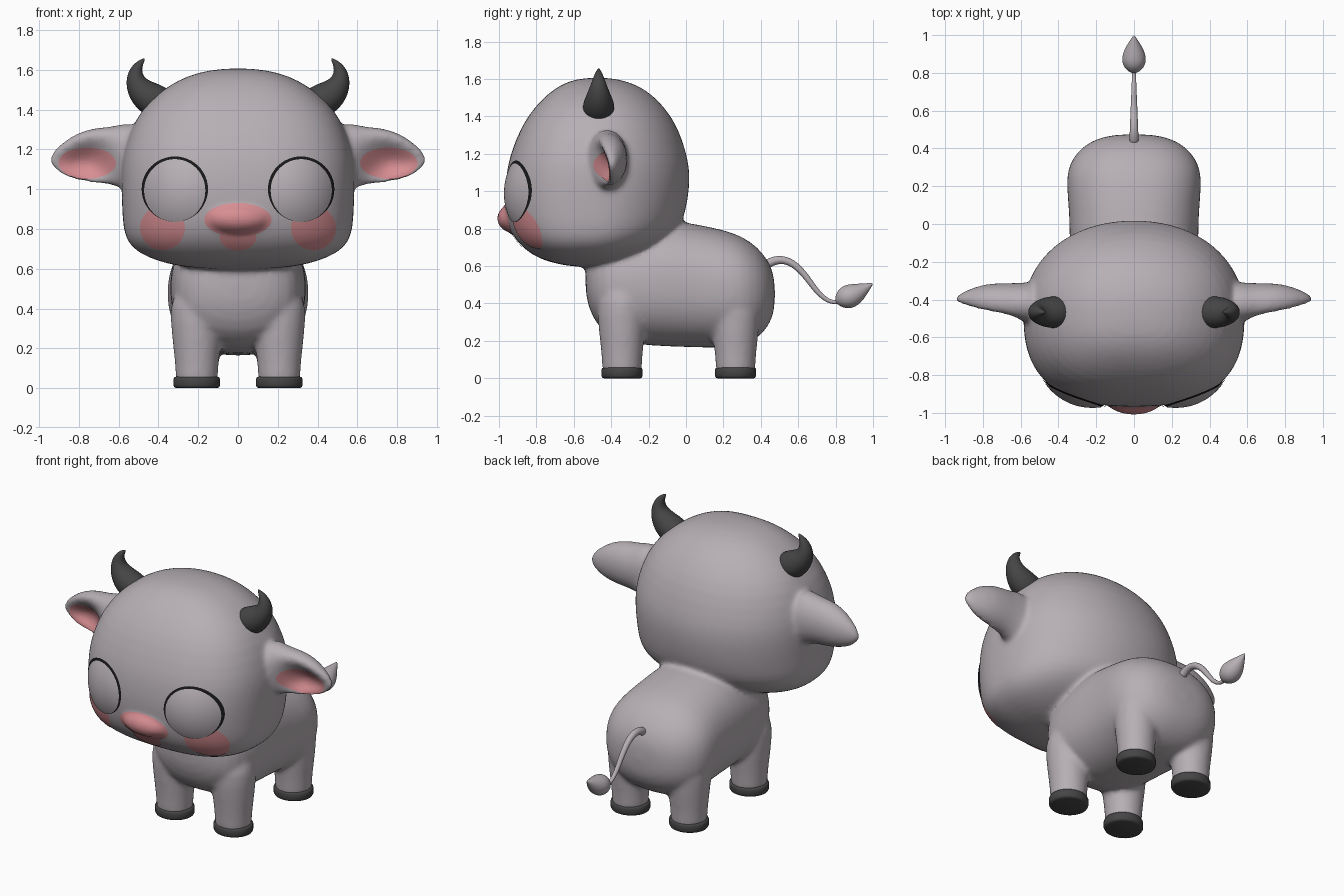
import bpy, bmesh, math
from mathutils import Vector
from mathutils.bvhtree import BVHTree

if "Cube" in bpy.data.objects:
    bpy.data.objects.remove(bpy.data.objects["Cube"])

def material(name, rgb):
    m = bpy.data.materials.new(name)
    m.diffuse_color = (*rgb, 1)
    m.use_nodes = True
    m.node_tree.nodes["Principled BSDF"].inputs["Base Color"].default_value = m.diffuse_color
    return m

GREY = material("warm grey", (0.47, 0.43, 0.46))
PINK = material("soft pink", (0.68, 0.27, 0.29))
DARK = material("charcoal", (0.06, 0.06, 0.06))
BLACK = material("eye outline black", (0.01, 0.01, 0.01))

def make_object(name, bm, mat, recalc=True):
    if recalc:
        bmesh.ops.recalc_face_normals(bm, faces=bm.faces)
    for f in bm.faces:
        f.smooth = True
    me = bpy.data.meshes.new(name)
    bm.to_mesh(me)
    bm.free()
    me.materials.append(mat)
    ob = bpy.data.objects.new(name, me)
    bpy.context.collection.objects.link(ob)
    return ob

def loft(bm, rings):
    """Skin a list of closed rings and cap both ends."""
    vs = [[bm.verts.new(p) for p in r] for r in rings]
    n = len(vs[0])
    for a, b in zip(vs, vs[1:]):
        for k in range(n):
            bm.faces.new((a[k], a[(k + 1) % n], b[(k + 1) % n], b[k]))
    bm.faces.new(vs[0])
    bm.faces.new(vs[-1])

def angles(n):
    return [2 * math.pi * k / n for k in range(n)]

def spow(v, e):
    return math.copysign(abs(v) ** e, v)

def tube(bm, path, radii, axis, n=20):
    """Round tube along a planar path; axis is the normal of that plane."""
    pts = [Vector(p) for p in path]
    axis = Vector(axis)
    rings = []
    for i, (p, r) in enumerate(zip(pts, radii)):
        t = (pts[min(i + 1, len(pts) - 1)] - pts[max(i - 1, 0)]).normalized()
        b = t.cross(axis)
        rings.append([p + r * (math.cos(a) * axis + math.sin(a) * b) for a in angles(n)])
    loft(bm, rings)

def subsurf(ob, levels):
    m = ob.modifiers.new("Subdivision", 'SUBSURF')
    m.levels = m.render_levels = levels

# ---- body: head, torso, legs, ears and muzzle fused into one soft skin
bm = bmesh.new()

# head: z, half width, front y, back y
head = [(1.607, .03, -.50, -.44), (1.60, .14, -.59, -.36), (1.57, .255, -.67, -.265),
        (1.52, .35, -.74, -.185), (1.45, .44, -.81, -.115), (1.35, .52, -.88, -.045),
        (1.2, .575, -.94, .005), (1.1, .587, -.96, .022), (1.0, .587, -.97, .017),
        (.9, .583, -.965, 0), (.8, .578, -.945, -.03), (.73, .555, -.905, -.1),
        (.68, .50, -.85, -.18), (.64, .41, -.785, -.27), (.61, .29, -.69, -.36),
        (.595, .1, -.58, -.45)]
rings = []
for z, w, yf, yb in head:
    yc, hy, ring = (yf + yb) / 2, (yb - yf) / 2, []
    for a in angles(48):
        c, s = math.cos(a), math.sin(a)
        e = 2 / 2.6 if s < 0 else 2 / 2.1
        ring.append((w * spow(c, e), yc + hy * spow(s, e), z))
    rings.append(ring)
loft(bm, rings)

# torso: y, half width, bottom z, top z
torso = [(-.54, .1, .45, .62), (-.505, .22, .33, .68), (-.44, .30, .24, .75),
         (-.3, .335, .18, .8), (-.1, .342, .17, .85), (.05, .342, .165, .825),
         (.2, .358, .162, .795), (.3, .352, .17, .76), (.38, .305, .21, .705),
         (.445, .225, .28, .625), (.477, .1, .37, .53)]
loft(bm, [[(w * spow(math.cos(a), .87), y, (b + t) / 2 + (t - b) / 2 * spow(math.sin(a), .87))
           for a in angles(40)] for y, w, b, t in torso])

LEGS = [(sx * .207, y) for sx in (1, -1) for y in (-.342, .265)]
for x, y in LEGS:
    loft(bm, [[(x + r * math.cos(a), y + r * math.sin(a), z) for a in angles(24)]
              for z, r in ((.015, .1), (.04, .107), (.12, .109), (.25, .125), (.42, .14), (.5, .1))])

# ears: x, centre z, half height, centre y, half depth, hollow depth
ear = [(.50, 1.16, .18, -.42, .12, 0), (.58, 1.165, .165, -.42, .11, 0),
       (.64, 1.17, .143, -.42, .107, .06), (.72, 1.17, .14, -.415, .103, .13),
       (.80, 1.165, .122, -.41, .09, .12), (.87, 1.155, .09, -.405, .06, .06),
       (.915, 1.15, .055, -.40, .035, .02), (.945, 1.145, .02, -.40, .015, 0)]
for sx in (1, -1):
    loft(bm, [[(sx * x, yc + hy * math.cos(a) + d * max(0, -math.cos(a - .25)) ** 3,
                zc + hz * math.sin(a)) for a in angles(32)]
              for x, zc, hz, yc, hy, d in ear])

# muzzle bump
res = bmesh.ops.create_uvsphere(bm, u_segments=32, v_segments=20, radius=1)
for v in res["verts"]:
    v.co = Vector((v.co.x * .17, -.9 + v.co.y * .108, .855 + v.co.z * .08))

body = make_object("body_and_head", bm, GREY)
subsurf(body, 1)
m = body.modifiers.new("Fuse", 'REMESH')
m.mode, m.voxel_size, m.use_smooth_shade = 'VOXEL', .014, True
m = body.modifiers.new("Soften", 'SMOOTH')
m.factor, m.iterations = .5, 9
dg = bpy.context.evaluated_depsgraph_get()
skin = bpy.data.meshes.new_from_object(body.evaluated_get(dg))
body.modifiers.clear()
body.data = skin
skin.materials.clear()
skin.materials.append(GREY)
for p in skin.polygons:
    p.use_smooth = True
    p.material_index = 0
tree = BVHTree.FromPolygons([v.co for v in skin.vertices], [p.vertices for p in skin.polygons])

# ---- thin plates laid onto the skin from the front
def patch(name, cx, cz, rx, rz, mat, lift=.004, dome=0, n=48, steps=10):
    bm = bmesh.new()
    def drop(r, a):
        x, z = cx + rx * r * math.cos(a), cz + rz * r * math.sin(a)
        hit, normal, _, _ = tree.ray_cast(Vector((x, -3, z)), Vector((0, 1, 0)))
        if hit is None:
            return bm.verts.new((x, -.4, z))
        if normal.y > 0:
            normal = -normal
        return bm.verts.new(hit + normal * (lift + dome * (1 - r * r)))
    centre = drop(0, 0)
    vs = [[drop(i / steps, a) for a in angles(n)] for i in range(1, steps + 1)]
    for k in range(n):
        j = (k + 1) % n
        bm.faces.new((centre, vs[0][k], vs[0][j]))
        for a, b in zip(vs, vs[1:]):
            bm.faces.new((a[k], b[k], b[j], a[j]))
    return make_object(name, bm, mat, recalc=False)

patch("nose", 0, .847, .168, .083, PINK)
patch("mouth", 0, .76, .092, .066, PINK)

for sx, side in ((1, "left"), (-1, "right")):
    patch(side + "_cheek", sx * .378, .805, .112, .11, PINK, .003)
    patch(side + "_inner_ear", sx * .757, 1.132, .146, .08, PINK)
    patch(side + "_eye_outline", sx * .315, 1.0, .165, .163, BLACK, .006)
    patch(side + "_eye", sx * .314, .993, .151, .156, GREY, .01, .022)

    # horn: curls outward then up
    bm = bmesh.new()
    horn = [(.37, 1.42), (.41, 1.44), (.46, 1.467), (.505, 1.515), (.521, 1.57), (.505, 1.622), (.468, 1.658)]
    tube(bm, [(sx * x, -.467, z) for x, z in horn],
         (.08, .086, .083, .064, .043, .024, .004), (0, 1, 0))
    subsurf(make_object(side + "_horn", bm, DARK), 2)

# ---- hooves
for x, y in LEGS:
    bm = bmesh.new()
    loft(bm, [[(x + r * 1.03 * math.cos(a), y + r * .97 * math.sin(a), z) for a in angles(40)]
              for z, r in ((0, .1), (.004, .109), (.014, .114), (.045, .114), (.054, .11), (.058, .1))])
    make_object(("front" if y < 0 else "back") + "_hoof", bm, DARK)

# ---- tail and tuft
bm = bmesh.new()
tail = [(.42, .60), (.46, .627), (.51, .636), (.56, .622), (.61, .583), (.66, .52),
        (.70, .463), (.75, .418), (.79, .405), (.83, .41)]
tube(bm, [(0, y, z) for y, z in tail],
     (.026, .024, .022, .02, .018, .016, .014, .012, .011, .01), (1, 0, 0))
subsurf(make_object("tail", bm, GREY), 2)

bm = bmesh.new()
tuft = [(.80, .408), (.825, .42), (.865, .435), (.91, .453), (.955, .48), (1.0, .508)]
tube(bm, [(0, y, z) for y, z in tuft], (.012, .05, .067, .058, .031, .003), (1, 0, 0))
subsurf(make_object("tail_tuft", bm, GREY), 2)
